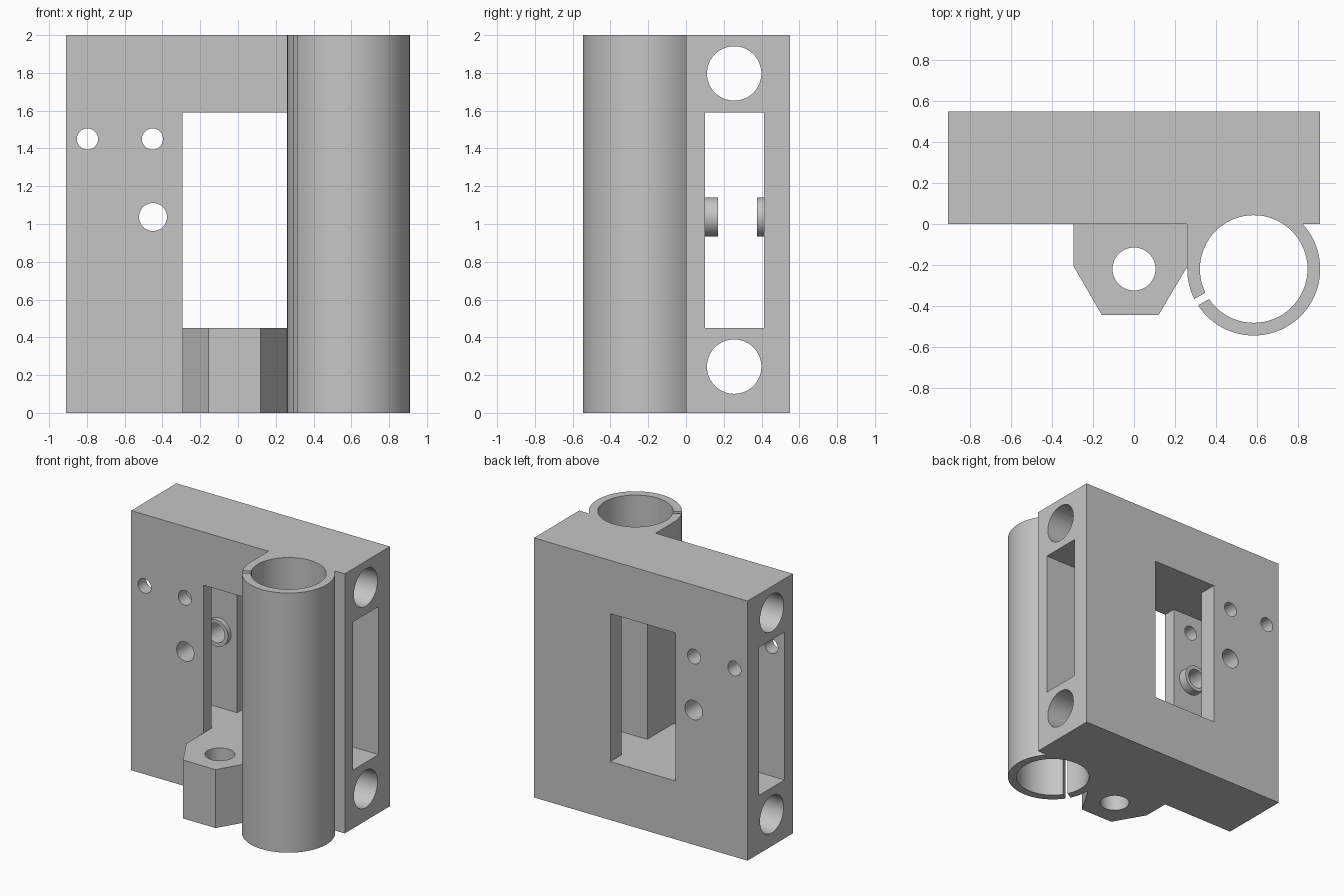
import bpy
import bmesh
from math import cos, sin, radians, tau
from mathutils import Vector

cube = bpy.data.objects.get("Cube")
if cube:
    bpy.data.objects.remove(cube, do_unlink=True)

grey = bpy.data.materials.new("plain grey")
grey.use_nodes = True
color = (0.56, 0.56, 0.56, 1)
grey.diffuse_color = color
grey.node_tree.nodes["Principled BSDF"].inputs["Base Color"].default_value = color

PLACE = {
    "x": lambda u, v, w: (w, u, v),
    "y": lambda u, v, w: (u, w, v),
    "z": lambda u, v, w: (u, v, w),
}


def prism(name, points, axis, low, high):
    """Extrude a flat outline along an axis."""
    bm = bmesh.new()
    base = [bm.verts.new(PLACE[axis](u, v, low)) for u, v in points]
    face = bm.faces.new(base)
    out = bmesh.ops.extrude_face_region(bm, geom=[face])
    shift = Vector(PLACE[axis](0, 0, high - low))
    bmesh.ops.translate(bm, vec=shift, verts=[g for g in out["geom"] if isinstance(g, bmesh.types.BMVert)])
    bmesh.ops.recalc_face_normals(bm, faces=bm.faces)
    mesh = bpy.data.meshes.new(name)
    bm.to_mesh(mesh)
    bm.free()
    mesh.materials.append(grey)
    obj = bpy.data.objects.new(name, mesh)
    bpy.context.collection.objects.link(obj)
    return obj


def rect(u0, u1, v0, v1):
    return [(u0, v0), (u1, v0), (u1, v1), (u0, v1)]


def circle(u, v, r, n=64):
    return [(u + r * cos(tau * i / n), v + r * sin(tau * i / n)) for i in range(n)]


def combine(operation, part):
    """Join a part to the body or cut it away, then drop the helper."""
    part.hide_render = True
    mod = body.modifiers.new(part.name, "BOOLEAN")
    mod.operation = operation
    mod.solver = "EXACT"
    mod.object = part
    bpy.context.view_layer.objects.active = body
    bpy.ops.object.modifier_apply(modifier=mod.name)
    bpy.data.objects.remove(part, do_unlink=True)


def add(*args):
    combine("UNION", prism(*args))


def cut(*args):
    combine("DIFFERENCE", prism(*args))


# Main block with its window, cross slot and rod holes
body = prism("bracket_body", rect(-0.91, 0.91, 0, 0.55), "z", 0, 2)
cut("window", rect(-0.295, 0.26, 0.45, 1.59), "y", -1, 1)
cut("cross_slot", rect(0.1, 0.412, 0.45, 1.59), "x", -1, 1)
for z in (0.245, 1.797):
    cut("rod_hole", circle(0.255, z, 0.144), "x", -1, 1)

# Bosses inside the slot
for low, high in ((0.05, 0.17), (0.375, 0.5)):
    add("slot_boss", circle(-0.45, 1.037, 0.103), "y", low, high)

# Clamp tube with a flat-sided web joining it to the block
cx, cy, radius = 0.585, -0.22, 0.325
arc = [radians(180 + 230 * i / 60) for i in range(61)]
outline = [(cx + radius * cos(a), cy + radius * sin(a)) for a in arc]
outline.append((0.26, outline[-1][1]))
add("clamp_tube", outline, "z", 0, 2)

# Nut lug under the window
lug = [(-0.295, 0.04), (-0.295, -0.207), (-0.157, -0.445),
       (0.12, -0.445), (0.265, -0.2), (0.265, 0.04)]
add("nut_lug", lug, "z", 0, 0.45)

# Bores, clamp slit and pin holes
cut("tube_bore", circle(cx, cy, 0.263), "z", -1, 3)
cut("lug_bore", circle(0, -0.22, 0.105), "z", -1, 3)
along = Vector((cos(radians(210)), sin(radians(210))))
side = Vector((-along.y, along.x)) * 0.018
centre = Vector((cx, cy))
slit = [centre + along * d + side * s for d, s in ((0.2, -1), (0.36, -1), (0.36, 1), (0.2, 1))]
cut("clamp_slit", slit, "z", -1, 3)
for x, z, r in ((-0.797, 1.45, 0.056), (-0.453, 1.45, 0.056), (-0.45, 1.037, 0.074)):
    cut("pin_hole", circle(x, z, r, 48), "y", -1, 1)

# Smooth round surfaces, keep edges crisp
bpy.ops.object.select_all(action="DESELECT")
body.select_set(True)
bpy.context.view_layer.objects.active = body
bpy.ops.object.shade_smooth_by_angle(angle=radians(25))
